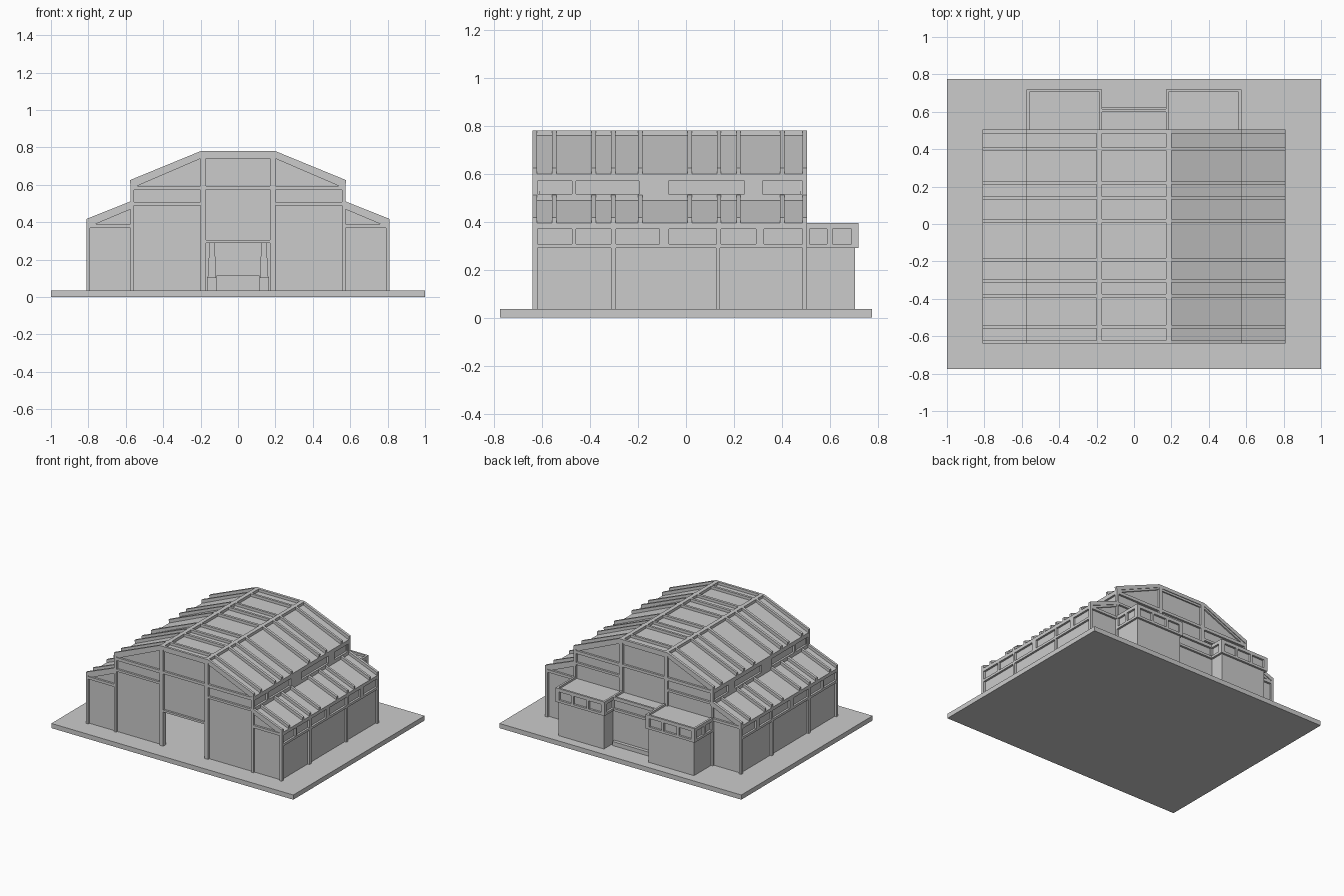
import bpy, bmesh

Y0, Y1, G = -0.64, 0.505, 0.035   # building front, back, ground level


def add_box(bm, x0, x1, y0, y1, z0, z1):
    add_prism(bm, [(x0, z0), (x1, z0), (x1, z1), (x0, z1)], y0, y1)


def add_prism(bm, profile, y0, y1):
    a = [bm.verts.new((x, y0, z)) for x, z in profile]
    b = [bm.verts.new((x, y1, z)) for x, z in profile]
    bm.faces.new(a)
    bm.faces.new(b[::-1])
    for i in range(len(a)):
        j = (i + 1) % len(a)
        bm.faces.new((a[i], b[i], b[j], a[j]))


def part(name, boxes=(), prisms=(), mirror=True):
    bm = bmesh.new()
    for b in boxes:
        add_box(bm, *b)
    for p in prisms:
        add_prism(bm, *p)
    bmesh.ops.recalc_face_normals(bm, faces=bm.faces)
    mesh = bpy.data.meshes.new(name)
    bm.to_mesh(mesh)
    bm.free()
    ob = bpy.data.objects.new(name, mesh)
    bpy.context.collection.objects.link(ob)
    if mirror:
        m = ob.modifiers.new("mirror", 'MIRROR')
        m.use_clip = False
        m.use_mirror_merge = False
    return ob


def full(half):
    return half + [(-x, z) for x, z in reversed(half) if x > 0]


# Base slab
part("base_slab", [(-1, 1, -0.775, 0.775, 0, G)], mirror=False)

# Gable wall panels, front one with a doorway
upper = [(0.795, G), (0.795, 0.395), (0.57, 0.485), (0.56, 0.6), (0.2, 0.76), (0, 0.76)]
part("front_wall", prisms=[(full([(0, 0.29), (0.17, 0.29), (0.17, G)] + upper),
                            Y0 + 0.015, Y0 + 0.03)], mirror=False)
part("back_wall", prisms=[(full([(0, G)] + upper), Y1 - 0.03, Y1 - 0.015)], mirror=False)

# Gable framing: posts and rails as x0, x1, z0, z1
frame = [(0.17, 0.2, G, 0.77), (0.56, 0.575, G, 0.6), (0.79, 0.81, G, 0.39),
         (0, 0.17, 0.575, 0.595), (0, 0.17, 0.29, 0.305),
         (0.2, 0.56, 0.49, 0.507), (0.2, 0.56, 0.572, 0.595), (0.575, 0.79, 0.37, 0.39)]
for label, a, b in (("front", Y0, Y0 + 0.02), ("back", Y1 - 0.02, Y1)):
    part(label + "_framing", [(x0, x1, a, b, z0, z1) for x0, x1, z0, z1 in frame])

# Roof sheets
part("main_roof", prisms=[(full([(0, 0.74), (0.2, 0.74), (0.56, 0.585), (0.575, 0.6),
                                 (0.2, 0.76), (0, 0.76)]), Y0 + 0.005, Y1 - 0.005)], mirror=False)
part("aisle_roof", prisms=[([(0.56, 0.475), (0.81, 0.37), (0.81, 0.395), (0.56, 0.495)],
                            Y0 + 0.005, Y1 - 0.005)])
part("ridge_beam", [(0.17, 0.2, Y0, Y1, 0.745, 0.78)])

# Roof ribs across the nave and both aisles
ribs = [(Y0, -0.622), (-0.558, -0.54), (-0.395, -0.375), (-0.313, -0.293), (-0.2, -0.182),
        (0.007, 0.026), (0.13, 0.147), (0.21, 0.227), (0.393, 0.41), (0.485, Y1)]
main_rib = full([(0, 0.755), (0.2, 0.755), (0.575, 0.595), (0.578, 0.625), (0.2, 0.78), (0, 0.78)])
aisle_rib = [(0.57, 0.485), (0.81, 0.388), (0.81, 0.418), (0.57, 0.513)]
part("main_roof_ribs", prisms=[(main_rib, a, b) for a, b in ribs], mirror=False)
part("aisle_roof_ribs", prisms=[(aisle_rib, a, b) for a, b in ribs])

# Upper side windows band
part("clerestory_wall", [(0.545, 0.56, Y0 + 0.02, Y1 - 0.02, 0.47, 0.6)])
posts = [(Y0, -0.622), (-0.475, -0.458), (-0.195, -0.072), (0.245, 0.32), (0.485, Y1)]
part("clerestory_frame",
     [(0.555, 0.575, Y0, Y1, 0.48, 0.515), (0.555, 0.575, Y0, Y1, 0.57, 0.6)]
     + [(0.555, 0.575, a, b, 0.515, 0.57) for a, b in posts])

# Lower side walls with framing and windows band
part("side_wall", [(0.78, 0.795, Y0 + 0.02, Y1 - 0.02, G, 0.385)])
win_posts = [(Y0, -0.622), (-0.475, -0.458), (-0.312, -0.292), (-0.11, -0.07),
             (0.128, 0.145), (0.292, 0.325), (0.485, Y1)]
low_posts = [(Y0, -0.622), (-0.312, -0.292), (0.125, 0.142), (0.485, Y1)]
part("side_frame",
     [(0.79, 0.81, Y0, Y1, 0.29, 0.308), (0.79, 0.81, Y0, Y1, 0.37, 0.395)]
     + [(0.79, 0.81, a, b, 0.308, 0.37) for a, b in win_posts]
     + [(0.79, 0.81, a, b, G, 0.29) for a, b in low_posts])

# Rear annexes: body, window band and roof parapet
part("annex_body", [(0.185, 0.56, Y1 - 0.02, 0.705, G, 0.38)])


def band(z0, z1):
    return [(0.17, 0.575, 0.705, 0.72, z0, z1), (0.17, 0.185, Y1, 0.705, z0, z1),
            (0.56, 0.575, Y1, 0.705, z0, z1)]


annex = band(0.29, 0.308) + band(0.37, 0.395)
for y0, y1 in ((Y1, 0.515), (0.588, 0.61), (0.69, 0.72)):
    annex += [(0.17, 0.185, y0, y1, 0.308, 0.37), (0.56, 0.575, y0, y1, 0.308, 0.37)]
for x0, x1 in ((0.185, 0.2), (0.3, 0.318), (0.427, 0.445), (0.545, 0.56)):
    annex.append((x0, x1, 0.705, 0.72, 0.308, 0.37))
part("annex_window_band", annex)

# Rear centre block between the annexes
part("rear_link_body", [(-0.185, 0.185, Y1 - 0.02, 0.6, G, 0.38)], mirror=False)
part("rear_link_frame", [(-0.17, 0.17, 0.6, 0.615, 0.37, 0.395),
                         (-0.17, 0.17, 0.6, 0.615, 0.29, 0.308),
                         (-0.17, 0.17, 0.6, 0.625, G, 0.065)], mirror=False)

# Interior columns and bench seen through the doorway
part("inner_column", [(0.115, 0.165, 0.36, 0.42, G, 0.105)],
     [([(0.118, 0.105), (0.162, 0.105), (0.152, 0.29), (0.124, 0.29)], 0.37, 0.41)])
part("inner_bench", [(-0.115, 0.115, 0.43, 0.48, G, 0.115)], mirror=False)
